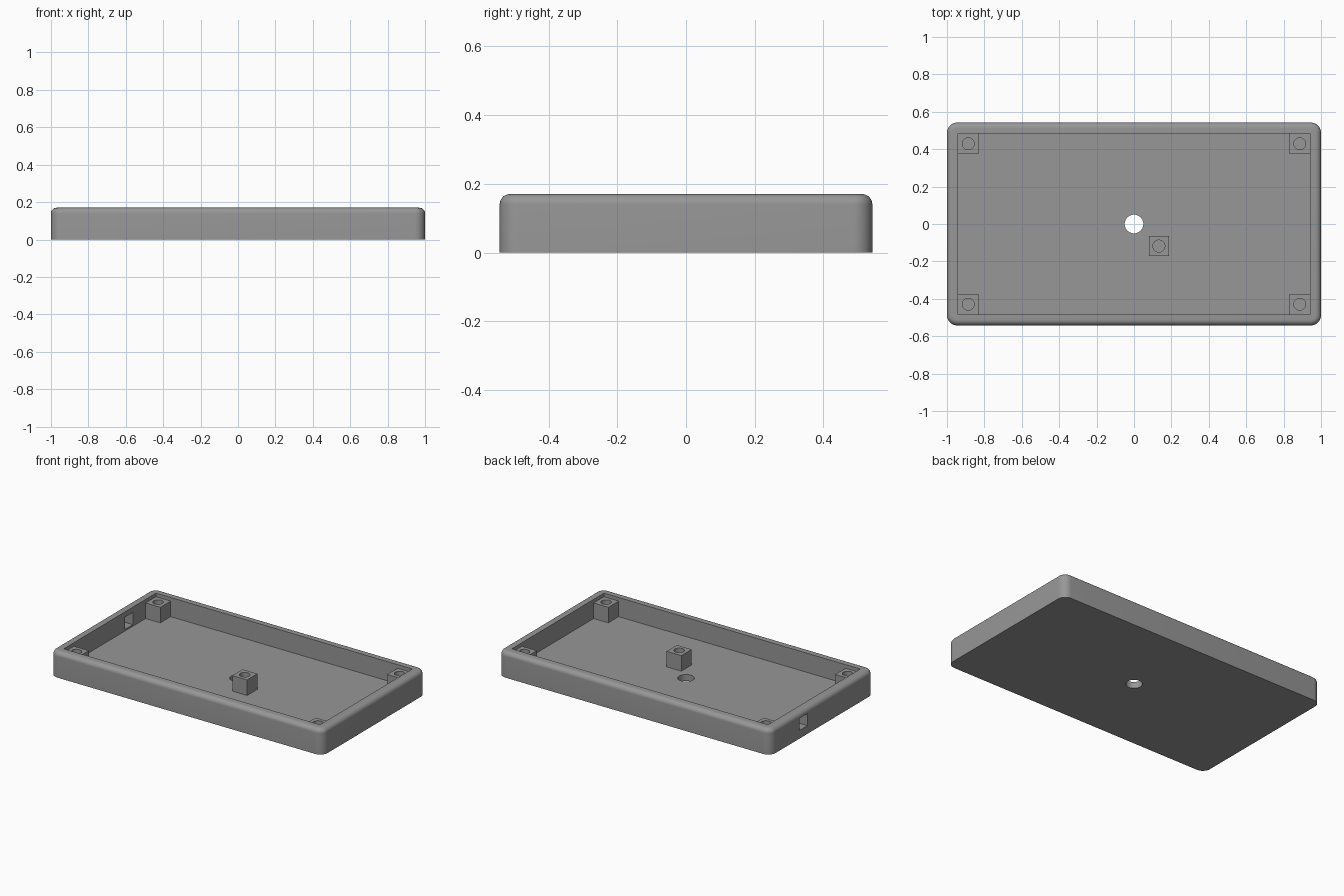
import bpy, bmesh, math
from mathutils import Matrix, Vector

if "Cube" in bpy.data.objects:
    bpy.data.objects.remove(bpy.data.objects["Cube"])

grey = bpy.data.materials.new("grey plastic")
grey.diffuse_color = (0.31, 0.31, 0.31, 1)
grey.use_nodes = True
grey.node_tree.nodes["Principled BSDF"].inputs["Base Color"].default_value = grey.diffuse_color

L, W, H = 2.0, 1.085, 0.17          # outer size
INNER_X, INNER_Y = 0.94, 0.483      # half size of the cavity
FLOOR, POST_TOP = 0.043, 0.146
POST, SCREW_R = 0.108, 0.032


def finish(name, bm):
    mesh = bpy.data.meshes.new(name)
    bm.to_mesh(mesh)
    bm.free()
    mesh.materials.append(grey)
    ob = bpy.data.objects.new(name, mesh)
    bpy.context.collection.objects.link(ob)
    return ob


def box(name, lo, hi):
    bm = bmesh.new()
    lo, hi = Vector(lo), Vector(hi)
    m = Matrix.Translation((lo + hi) / 2) @ Matrix.Diagonal((*(hi - lo), 1))
    bmesh.ops.create_cube(bm, size=1, matrix=m)
    return finish(name, bm)


def cylinder(name, x, y, z0, z1, r):
    bm = bmesh.new()
    bmesh.ops.create_cone(bm, cap_ends=True, segments=40, radius1=r, radius2=r,
                          depth=z1 - z0, matrix=Matrix.Translation((x, y, (z0 + z1) / 2)))
    return finish(name, bm)


def activate(ob):
    bpy.ops.object.select_all(action='DESELECT')
    ob.select_set(True)
    bpy.context.view_layer.objects.active = ob


def cut(ob, *cutters):
    activate(ob)
    for c in cutters:
        mod = ob.modifiers.new("cut", 'BOOLEAN')
        mod.operation, mod.solver, mod.object = 'DIFFERENCE', 'EXACT', c
        bpy.ops.object.modifier_apply(modifier=mod.name)
        bpy.data.objects.remove(c)
    bpy.ops.object.shade_smooth_by_angle(angle=math.radians(30))


# Tray: block with rounded corners and a rounded top edge
bm = bmesh.new()
bmesh.ops.create_cube(bm, size=1, matrix=Matrix.Translation((0, 0, H / 2)) @ Matrix.Diagonal((L, W, H, 1)))
upright = [e for e in bm.edges if abs(e.verts[0].co.z - e.verts[1].co.z) > 0.1]
bmesh.ops.bevel(bm, geom=upright, offset=0.055, segments=10, profile=0.5, affect='EDGES')
rim = [e for e in bm.edges if all(v.co.z > H - 1e-4 for v in e.verts)]
bmesh.ops.bevel(bm, geom=rim, offset=0.03, segments=8, profile=0.5, affect='EDGES')
tray = finish("tray", bm)

# Cavity, round floor hole and cable slot in the left wall
cut(tray,
    box("cavity_cutter", (-INNER_X, -INNER_Y, FLOOR), (INNER_X, INNER_Y, 0.3)),
    cylinder("floor_hole_cutter", 0, 0, -0.1, 0.1, 0.05),
    box("cable_slot_cutter", (-1.1, 0.156, 0.054), (-0.9, 0.24, 0.134)))


# Screw posts: one in each corner, one near the middle
def screw_post(name, x, y, lo, hi):
    post = box(name, (*lo, FLOOR - 0.01), (*hi, POST_TOP))
    cut(post, cylinder("screw_hole_cutter", x, y, FLOOR, 0.3, SCREW_R))


h = POST / 2
for sx, side in ((-1, "left"), (1, "right")):
    for sy, end in ((-1, "front"), (1, "back")):
        xs = sorted((sx * (INNER_X + 0.01), sx * (INNER_X - POST)))
        ys = sorted((sy * (INNER_Y + 0.01), sy * (INNER_Y - POST)))
        screw_post(f"{end}_{side}_post", sx * (INNER_X - h), sy * (INNER_Y - h),
                   (xs[0], ys[0]), (xs[1], ys[1]))
screw_post("middle_post", 0.133, -0.118, (0.133 - h, -0.118 - h), (0.133 + h, -0.118 + h))
